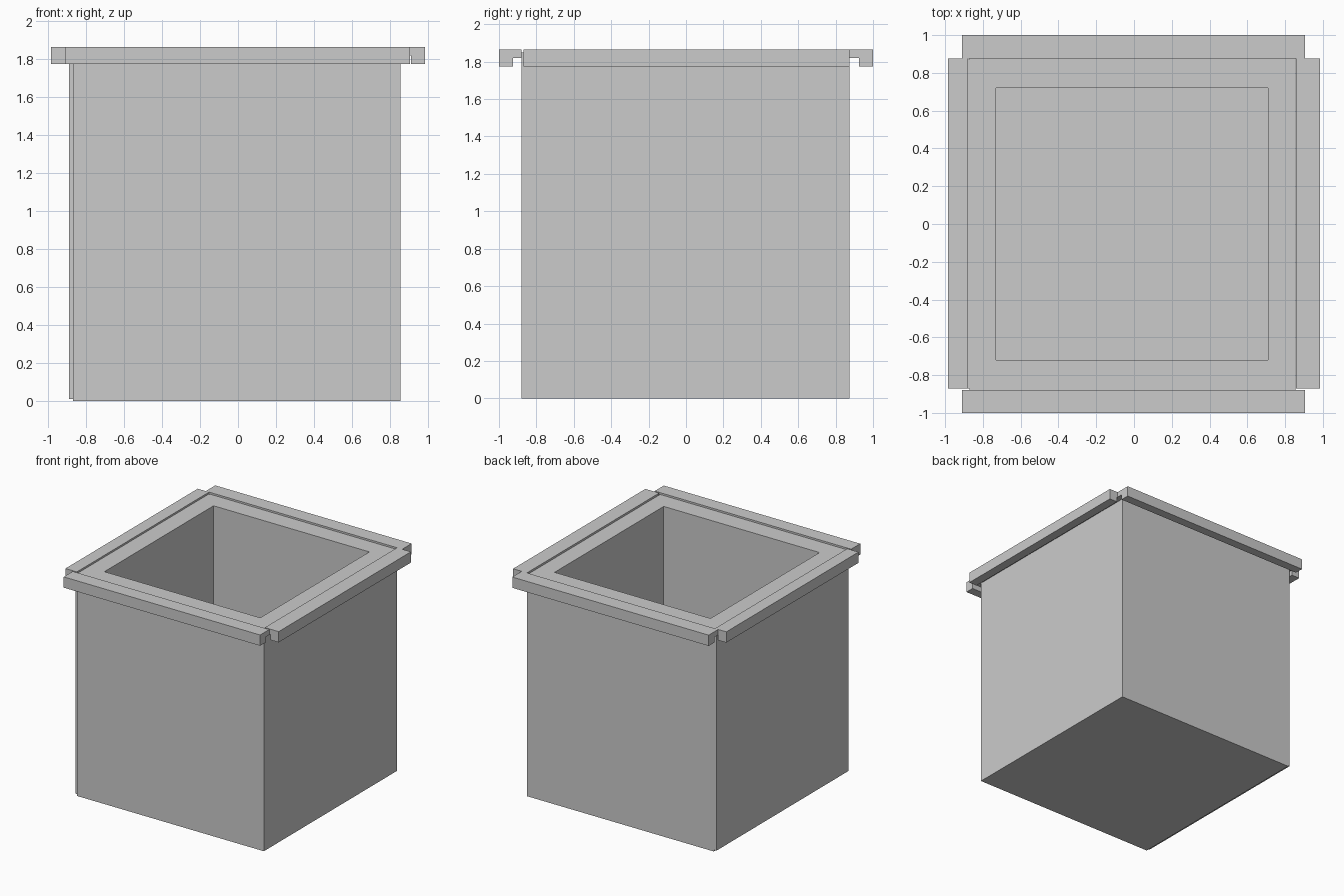
import bpy, bmesh

if "Cube" in bpy.data.objects:
    bpy.data.objects.remove(bpy.data.objects["Cube"])


def make_object(name, bm):
    bmesh.ops.recalc_face_normals(bm, faces=bm.faces)
    mesh = bpy.data.meshes.new(name)
    bm.to_mesh(mesh)
    bm.free()
    obj = bpy.data.objects.new(name, mesh)
    bpy.context.collection.objects.link(obj)
    return obj


def loft(name, rings):
    """Closed solid through a list of equal-length point rings, capped at both ends."""
    bm = bmesh.new()
    loops = [[bm.verts.new(p) for p in ring] for ring in rings]
    n = len(loops[0])
    for a, b in zip(loops, loops[1:]):
        for i in range(n):
            j = (i + 1) % n
            bm.faces.new((a[i], a[j], b[j], b[i]))
    bm.faces.new(loops[0])
    bm.faces.new(loops[-1])
    return make_object(name, bm)


def rect(x0, x1, y0, y1, z):
    return [(x0, y0, z), (x1, y0, z), (x1, y1, z), (x0, y1, z)]


TOP, BODY_TOP = 1.865, 1.85

# Open box: thick walls and floor
outer = (-0.87, 0.855, -0.88, 0.875)
inner = (-0.73, 0.71, -0.72, 0.72)
loft("planter_body", [rect(*outer, 0), rect(*outer, BODY_TOP),
                      rect(*inner, BODY_TOP), rect(*inner, 0.15)])

# Left cladding panel, standing slightly proud of the box
panel = (-0.89, -0.87, -0.87, 0.87)
loft("left_panel", [rect(*panel, 0.01), rect(*panel, BODY_TOP)])


# Rim strips: L profile with a downturned outer lip
def lip_profile(wall, lip, edge):
    return [(wall, TOP), (edge, TOP), (edge, 1.775),
            (lip, 1.775), (lip, 1.82), (wall, 1.82)]


for name, wall, lip, edge in (("front_rim", -0.88, -0.925, -1.0),
                              ("back_rim", 0.875, 0.925, 1.0)):
    prof = lip_profile(wall, lip, edge)
    loft(name, [[(x, y, z) for y, z in prof] for x in (-0.91, 0.905)])

for name, wall, lip, edge in (("left_rim", -0.88, -0.91, -0.985),
                              ("right_rim", 0.857, 0.91, 0.985)):
    prof = lip_profile(wall, lip, edge)
    loft(name, [[(x, y, z) for x, z in prof] for y in (-0.87, 0.875)])
